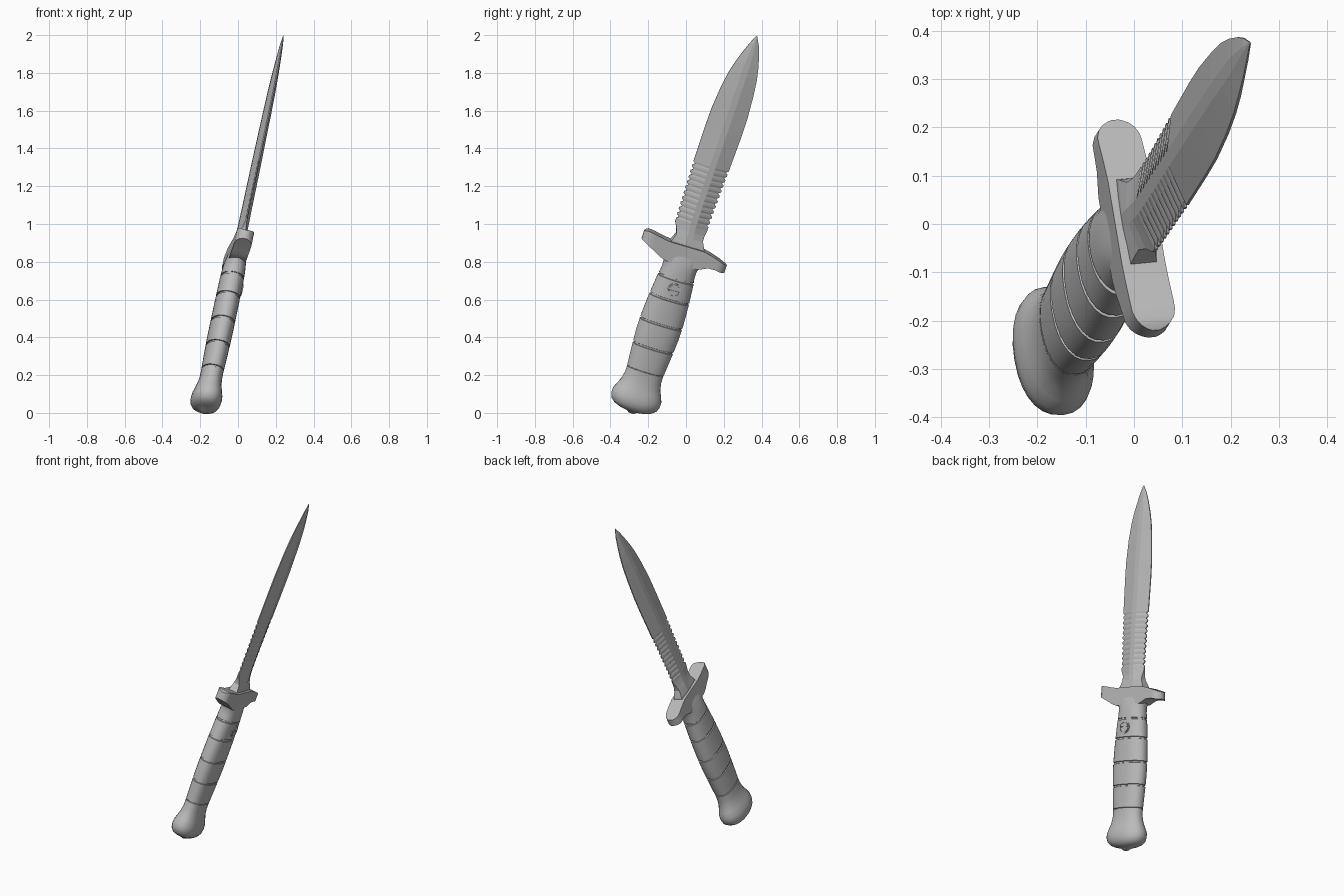
import bpy, bmesh, math
from mathutils import Matrix, Vector

if "Cube" in bpy.data.objects:
    bpy.data.objects.remove(bpy.data.objects["Cube"])

# Knife frame: local x = thickness, y = width, z = along the knife
A = Vector((0.212, 0.333, 1)).normalized()
g = Vector((-0.09, 0.43, -0.2))
W = (g - A * g.dot(A)).normalized()
T = W.cross(A)
FRAME = Matrix((T, W, A)).transposed().to_4x4()
FRAME.translation = Vector((-0.183, -0.29, 0))

steel = bpy.data.materials.new("grey_steel")
steel.diffuse_color = (0.5, 0.5, 0.5, 1)
steel.use_nodes = True
steel.node_tree.nodes["Principled BSDF"].inputs["Base Color"].default_value = steel.diffuse_color


def finish(name, bm, smooth=None):
    bmesh.ops.recalc_face_normals(bm, faces=bm.faces)
    me = bpy.data.meshes.new(name)
    bm.to_mesh(me)
    bm.free()
    me.materials.append(steel)
    ob = bpy.data.objects.new(name, me)
    ob.matrix_world = FRAME
    bpy.context.collection.objects.link(ob)
    if smooth:
        bpy.ops.object.select_all(action='DESELECT')
        ob.select_set(True)
        bpy.context.view_layer.objects.active = ob
        bpy.ops.object.shade_smooth_by_angle(angle=math.radians(smooth))
    return ob


def loft(name, rings, smooth=None):
    bm = bmesh.new()
    vs = [[bm.verts.new(p) for p in r] for r in rings]
    n = len(vs[0])
    for a, b in zip(vs, vs[1:]):
        for i in range(n):
            j = (i + 1) % n
            bm.faces.new((a[i], a[j], b[j], b[i]))
    bm.faces.new(vs[0])
    bm.faces.new(vs[-1])
    return finish(name, bm, smooth)


def oval(t, a, b, n=28, e=0.9):
    pts = []
    for i in range(n):
        c, s = math.cos(2 * math.pi * i / n), math.sin(2 * math.pi * i / n)
        pts.append((math.copysign(abs(c) ** e, c) * a, math.copysign(abs(s) ** e, s) * b, t))
    return pts


def interp(table, t):
    for p, q in zip(table, table[1:]):
        if t <= q[0]:
            f = max(0, (t - p[0]) / (q[0] - p[0]))
            return [u + (v - u) * f for u, v in zip(p[1:], q[1:])]
    return table[-1][1:]


# Pommel with a small nub at the end
pommel = [(0, .012, .016), (.012, .026, .032), (.02, .05, .075), (.032, .066, .106),
          (.05, .077, .127), (.075, .081, .136), (.1, .079, .136), (.13, .071, .124),
          (.16, .063, .110), (.2, .058, .102), (.24, .058, .101)]
loft("pommel", [oval(*p) for p in pommel], 40)

# Grip with ring grooves
grip = [(.23, .058, .101), (.30, .060, .107), (.375, .062, .113), (.44, .063, .117),
        (.512, .063, .118), (.58, .063, .115), (.654, .063, .110), (.768, .062, .099), (.79, .062, .096)]
stations = [(.235, 0)]
grooves = (.239, .375, .512, .654, .768)
for i, c in enumerate(grooves):
    stations += [(c - .006, 0), (c - .004, .006), (c + .004, .006), (c + .006, 0)]
    if i < 4:
        d = grooves[i + 1] - c
        stations += [(c + d * k / 4, 0) for k in (1, 2, 3)]
stations.sort()
rings = []
for t, dip in stations:
    a, b = interp(grip, t)
    rings.append(oval(t, a - dip, b - dip))
loft("grip", rings, 40)

# Collar between grip and guard
loft("collar", [oval(*p) for p in ((.772, .062, .096), (.81, .060, .093), (.835, .058, .094),
                                   (.86, .054, .102), (.885, .049, .118), (.905, .044, .135))], 40)

# Guard: S-bent bar, (width position, bottom, top)
bar = [(-.242, .919, .967), (-.222, .910, .976), (-.185, .893, .971), (-.15, .876, .964), (-.125, .862, .959),
       (-.09, .85, .955), (0, .85, .955), (.09, .853, .955), (.14, .876, .944), (.18, .877, .932),
       (.215, .870, .920), (.235, .872, .914)]
rings = []
ws = [-.242, -.238, -.23, -.218, -.2, -.18, -.15, -.125, -.09, 0, .09, .115, .14, .18, .197, .215, .225, .232, .235]
for w in ws:
    lo, hi = interp(bar, w)
    end = .242 if w < 0 else .235
    d = max(0, abs(w) - (end - .047)) / .047
    h = max(.008, .046 * math.sqrt(max(0, 1 - d * d)))
    rings.append([(-h, w, lo), (h, w, lo), (h, w, hi), (-h, w, hi)])
loft("guard", rings, 30)

# Blade: (position, left edge, right edge, ridge half thickness, edge half thickness)
blade = [(.945, -.095, .097, .031, .029), (.965, -.088, .090, .031, .026), (1.0, -.076, .072, .029, .018),
         (1.03, -.084, .072, .027, .010), (1.06, -.101, .078, .026, .004), (1.15, -.105, .079, .025, .003),
         (1.4, -.110, .087, .024, .003), (1.6, -.110, .093, .022, .003), (1.7, -.108, .093, .021, .003),
         (1.83, -.096, .085, .019, .003), (1.92, -.081, .075, .016, .003), (1.985, -.064, .062, .013, .003),
         (2.05, -.042, .044, .010, .002), (2.1, -.023, .026, .007, .002), (2.146, -.002, .002, .002, .001)]
teeth = [1.08 + .01 * k for k in range(32)]
rings = []
for t in sorted([p[0] for p in blade if not 1.075 < p[0] < 1.395] + teeth):
    l, r, h, e = interp(blade, t)
    if t in teeth and teeth.index(t) % 3 == 1:   # saw teeth on both edges
        l, r = l + .013, r - .013
    c = (l + r) * .25
    f = min(.016, (r - l) * .12)
    rings.append([(e, l, t), (h, c - f, t), (h, c + f, t), (e, r, t),
                  (-e, r, t), (-h, c + f, t), (-h, c - f, t), (-e, l, t)])
loft("blade", rings)

# Slotted screw: rim ring and two half discs
SCREW = Vector((.061, 0, .715))
bm = bmesh.new()
for side in (0, math.pi):
    arc = [side + math.asin(.15) + (math.pi - 2 * math.asin(.15)) * k / 10 for k in range(11)]
    pts = [(math.cos(a) * .029, math.sin(a) * .029) for a in arc]
    low = [bm.verts.new(SCREW + Vector((-.01, y, z))) for y, z in pts]
    top = [bm.verts.new(SCREW + Vector((.006, y, z))) for y, z in pts]
    bm.faces.new(low)
    bm.faces.new(top)
    for i in range(11):
        j = (i + 1) % 11
        bm.faces.new((low[i], low[j], top[j], top[i]))
finish("screw", bm)

bm = bmesh.new()
n = 24
loops = []
for r, x in ((.036, -.012), (.036, .004), (.032, .004), (.032, -.012)):
    loops.append([bm.verts.new(SCREW + Vector((x, r * math.cos(2 * math.pi * i / n), r * math.sin(2 * math.pi * i / n))))
                  for i in range(n)])
for k in range(4):
    a, b = loops[k], loops[(k + 1) % 4]
    for i in range(n):
        j = (i + 1) % n
        bm.faces.new((a[i], a[j], b[j], b[i]))
finish("screw_rim", bm)
